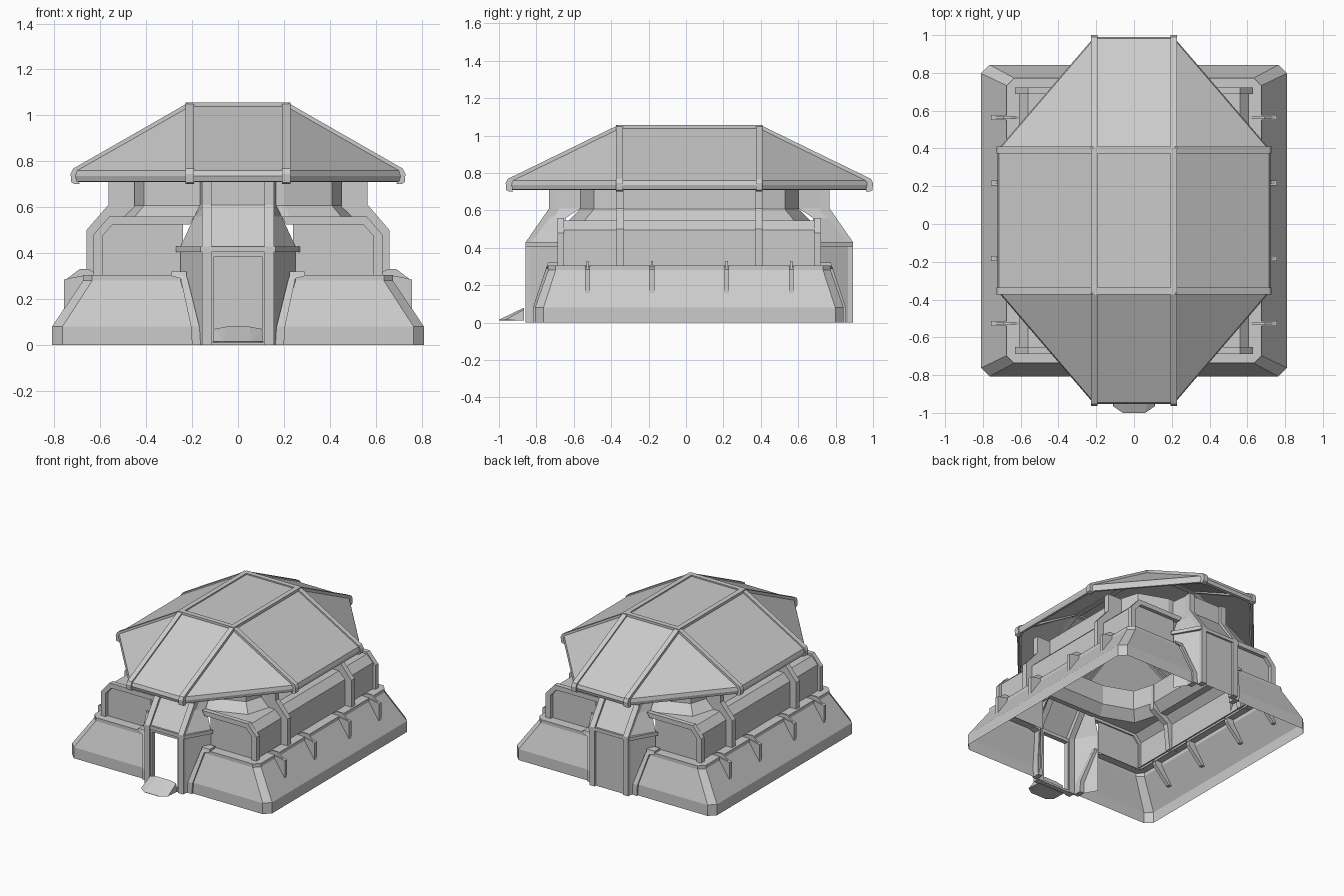
import bpy, bmesh

if "Cube" in bpy.data.objects:
    bpy.data.objects.remove(bpy.data.objects["Cube"])

CY = 0.018                      # the building is symmetric about this y
QUAD = [(1, 1), (-1, 1), (1, -1), (-1, -1)]
SIDES = [(1, 1), (-1, 1)]
ENDS = [(1, 1), (1, -1)]
ONE = [(1, 1)]


def finish(name, bm):
    bmesh.ops.remove_doubles(bm, verts=bm.verts, dist=0.0005)
    bmesh.ops.recalc_face_normals(bm, faces=bm.faces)
    me = bpy.data.meshes.new(name)
    bm.to_mesh(me)
    bm.free()
    ob = bpy.data.objects.new(name, me)
    ob.location.y = CY
    bpy.context.collection.objects.link(ob)
    return ob


def loft(name, rings, closed=True, caps=(False, False), flips=ONE, skip=()):
    """Skin rings of 3D points; repeat with x/y mirrored for each flip."""
    bm = bmesh.new()
    for sx, sy in flips:
        vs = [[bm.verts.new((x * sx, y * sy, z)) for x, y, z in r] for r in rings]
        n = len(rings[0])
        for i in range(len(vs) - 1):
            for j in range(n if closed else n - 1):
                if (i, j) in skip:
                    continue
                k = (j + 1) % n
                bm.faces.new((vs[i][j], vs[i][k], vs[i + 1][k], vs[i + 1][j]))
        if caps[0]:
            bm.faces.new(vs[0])
        if caps[1]:
            bm.faces.new(vs[-1])
    return finish(name, bm)


def prism(name, axis, profile, a, b, flips):
    """Extrude a profile ((y,z) along x, or (x,z) along y) from a to b."""
    if axis == 'X':
        rings = [[(t, p, z) for p, z in profile] for t in (a, b)]
    else:
        rings = [[(p, t, z) for p, z in profile] for t in (a, b)]
    return loft(name, rings, True, (True, True), flips)


def around(q, z):
    """Mirror the points of one quadrant into a full ring at height z."""
    p = q + [(-x, y) for x, y in q[::-1]]
    p += [(-x, -y) for x, y in p]
    return [(x, y, z) for x, y in p]


def octa(X, Y, cx, cy, z):
    """Rectangle with cut corners at height z."""
    return around([(X, Y - cy), (X - cx, Y)], z)


# sloping base skirt, in two halves with a gap at each doorway
def half(g, X, Y, c, z):
    p = [(g, -Y), (X - c, -Y), (X, -Y + c)]
    return [(x, y, z) for x, y in p + [(x, -y) for x, y in p[::-1]]]

loft("base_skirt", [half(.19, .81, .825, .045, 0), half(.195, .81, .825, .045, .08),
                    half(.25, .675, .755, .04, .28), half(.25, .675, .755, .04, .305),
                    half(.25, .60, .685, .01, .305)], closed=False, flips=SIDES)

# raised trim beside each gap
def trim_ring(x0, x1, y, z):
    return [(x0, y + .012, z), (x1, y + .012, z), (x1, y - .05, z), (x0, y - .05, z)]

loft("gap_trim", [trim_ring(.163, .20, .825, 0), trim_ring(.168, .205, .825, .08),
                  trim_ring(.22, .25, .755, .29), trim_ring(.225, .29, .75, .30),
                  trim_ring(.225, .29, .745, .32)], caps=(True, True), flips=QUAD)

# main walls with bevelled shoulders, open into the porches, then the faceted neck
def wall_ring(X, z):
    return around([(X, .38), (X, .68), (.24, .68)], z)

NECK = [(.455, .36), (.41, .51), (.205, .585)]
FLARE = [(.51, .39), (.46, .56), (.23, .645)]
loft("main_walls", [wall_ring(.61, .29), wall_ring(.61, .495), wall_ring(.56, .545),
                    around(FLARE, .546), around(NECK, .607), around(NECK, .75)],
     skip={(i, j) for i in (0, 1) for j in (2, 8)})

# arched frames on the wing ends
prism("wing_frame", 'Y', [(.63, .30), (.63, .48), (.56, .56), (.19, .56), (.21, .525),
                          (.545, .525), (.59, .475), (.59, .30)], .67, .705, QUAD)

# side ribs climbing from the base to the roof
prism("side_rib", 'Y', [(.66, .30), (.66, .50), (.565, .61), (.565, .74), (.45, .74),
                        (.45, .56), (.57, .49), (.59, .30)], .35, .39, QUAD)

# small buttress fins on the skirt
for i, y in enumerate((.2, .545)):
    prism(f"buttress_{i}", 'Y', [(.62, .27), (.62, .305), (.66, .305), (.73, .292), (.757, .285),
                                 (.757, .155), (.735, .155)], y - .013, y + .013, QUAD)
    prism(f"buttress_arm_{i}", 'Y', [(.60, .30), (.65, .33), (.69, .33), (.75, .285), (.66, .285)],
          y - .006, y + .006, QUAD)


# porch towers at both ends; only the front one has an open doorway
def porch_ring(a, ya, b, yb, z, o=0):
    return [(-b - o, yb, z), (-a - o, ya + o, z), (a + o, ya + o, z), (b + o, yb, z)]

for name, s, skip in (("front_porch", -1, {(0, 1)}), ("back_porch", 1, set())):
    loft(name, [porch_ring(.15, .86, .25, .69, 0), porch_ring(.15, .86, .25, .69, .405),
                porch_ring(.15, .86, .25, .69, .43), porch_ring(.15, .765, .19, .66, .56),
                porch_ring(.15, .73, .165, .585, .61), porch_ring(.15, .73, .165, .585, .74)],
         closed=False, flips=[(1, s)], skip=skip)
loft("porch_ledge", [porch_ring(.15, .86, .255, .69, .405), porch_ring(.15, .86, .255, .69, .405, .014),
                     porch_ring(.15, .86, .255, .69, .43, .014), porch_ring(.15, .86, .255, .69, .43)],
     closed=False, flips=ENDS)
prism("porch_pillar", 'X', [(.875, 0), (.875, .43), (.75, .61), (.75, .74), (.70, .74),
                            (.70, .60), (.825, .42), (.825, 0)], .115, .157, QUAD)

# inner door frame
prism("door_jamb", 'X', [(-.865, 0), (-.865, .405), (-.83, .405), (-.83, 0)], .105, .118, SIDES)
prism("door_lintel", 'X', [(-.865, .385), (-.865, .41), (-.83, .41), (-.83, .385)], -.115, .115, ONE)
prism("door_sill", 'X', [(-.865, 0), (-.865, .015), (-.83, .015), (-.83, 0)], -.115, .115, ONE)

# entry ramp with folded sides
bm = bmesh.new()
for s in (1, -1):
    for x, y, z in ((.06, -1, .015), (.11, -.965, .015), (.05, -.865, .08), (.105, -.865, .07),
                    (.11, -.865, .01), (.06, -.995, .01)):
        bm.verts.new((x * s, y - CY, z))
bmesh.ops.convex_hull(bm, input=bm.verts)
finish("entry_ramp", bm)

# faceted hollow roof with a rolled eave
loft("roof_shell", [octa(.69, .93, .485, .56, .735), octa(.70, .945, .49, .57, .71),
                    octa(.715, .965, .505, .59, .712), octa(.722, .972, .512, .597, .735),
                    octa(.714, .963, .504, .588, .76), octa(.21, .375, .0008, .0008, 1.047)],
     caps=(False, True))


# roof ribs: two along y, two along x
def rib_profile(e, t):
    h = [(e - .012, .702), (e, .708), (e + .003, .745), (e - .008, .768), (t, 1.056)]
    low = [(t, 1.035), (e - .03, .75), (e - .035, .702)]
    return h + [(-p, z) for p, z in h[::-1]] + [(-p, z) for p, z in low[::-1]] + low

prism("roof_rib_long", 'X', rib_profile(.979, .38), .192, .228, SIDES)
prism("roof_rib_cross", 'Y', rib_profile(.726, .215), .355, .391, ENDS)
